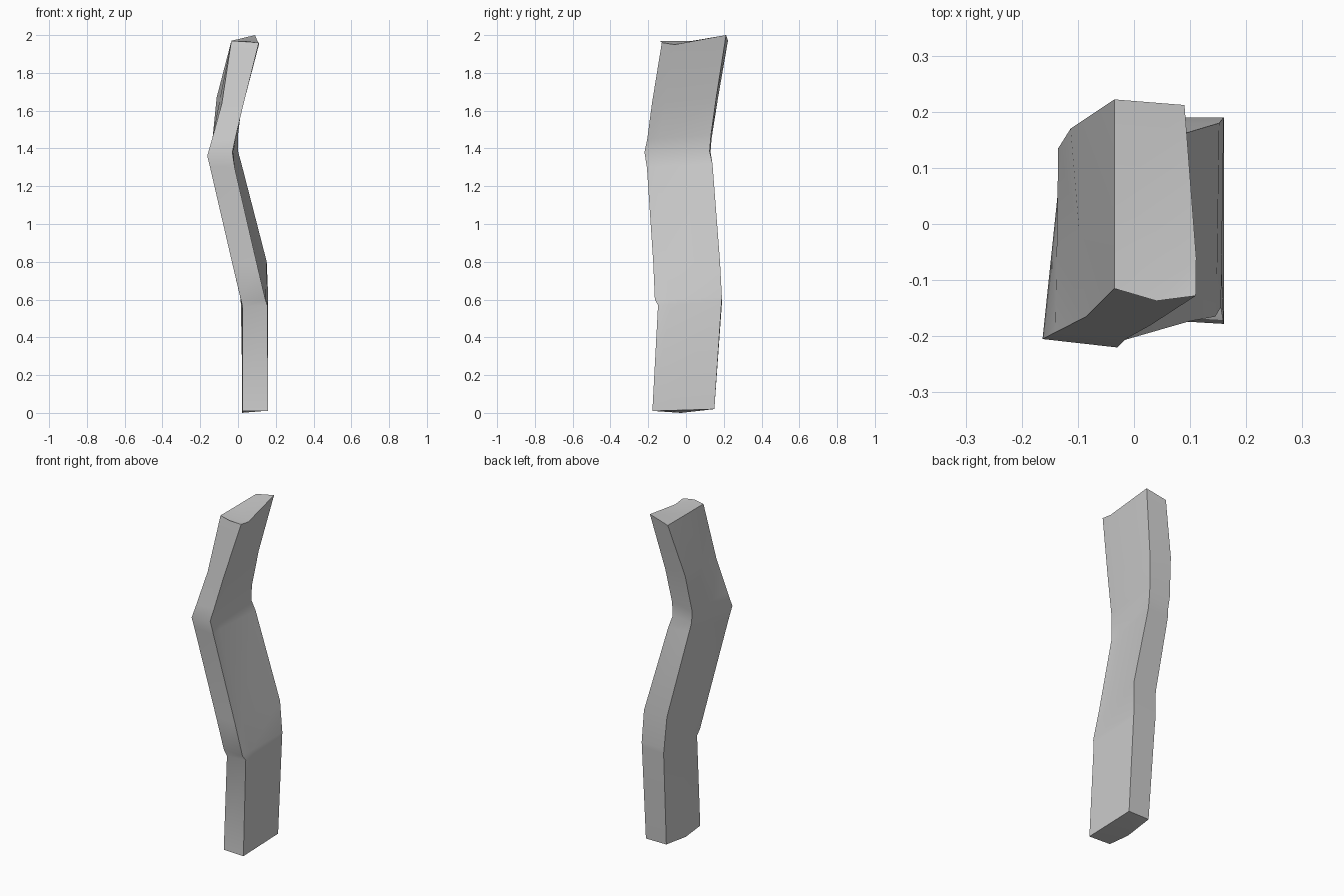
import bpy, bmesh

if "Cube" in bpy.data.objects:
    bpy.data.objects.remove(bpy.data.objects["Cube"])

stone = bpy.data.materials.new("plain grey")
stone.use_nodes = True
stone.diffuse_color = (0.6, 0.6, 0.6, 1)
stone.node_tree.nodes["Principled BSDF"].inputs["Base Color"].default_value = (0.6, 0.6, 0.6, 1)

# Each ring: front corners, back corners (x, y, z), then side bulges
RINGS = [
    # foot
    ((.025, -.17, .01), (.16, -.178, .01), (.16, .15, .02), (.025, .15, .02), 0, .005),
    # lower joint
    ((.025, -.14, .56), (.155, -.148, .57), (.16, .188, .585), (.015, .19, .58), 0, 0),
    ((.015, -.155, .6), (.145, -.165, .6), (.16, .19, .61), (.012, .19, .61), 0, 0),
    # leaning middle
    ((-.03, -.165, .79), (.10, -.173, .79), (.152, .18, .8), (.0, .18, .8), -.01, 0),
    ((-.148, -.2, 1.3), (-.018, -.207, 1.3), (.018, .14, 1.32), (-.118, .14, 1.32), -.01, 0),
    # upper joint
    ((-.163, -.205, 1.36), (-.03, -.22, 1.38), (.0, .125, 1.385), (-.128, .13, 1.38), 0, 0),
    ((-.14, -.193, 1.44), (-.015, -.205, 1.45), (.0, .132, 1.47), (-.135, .135, 1.45), 0, 0),
    # upper block
    ((-.085, -.165, 1.64), (.03, -.18, 1.64), (.025, .16, 1.67), (-.113, .17, 1.67), 0, 0),
    # top
    ((-.035, -.115, 1.97), (.11, -.128, 1.96), (.09, .212, 2.0), (-.035, .222, 1.97), .005, 0),
]


def between(a, b, t, push):
    p = [u + (v - u) * t for u, v in zip(a, b)]
    p[0] += push
    return p


bm = bmesh.new()
loops = []
for fl, fr, br, bl, right, left in RINGS:
    pts = [fl, fr, between(fr, br, .2, right), br, bl, between(fl, bl, .45, -left)]
    loops.append([bm.verts.new(p) for p in pts])

# dip in the folded top, low point under the foot
loops[-1][2].co.z = 1.95
loops[0][5].co.z = 0

for low, high in zip(loops, loops[1:]):
    for i in range(6):
        j = (i + 1) % 6
        bm.faces.new((low[i], low[j], high[j], high[i]))

fl, fr, mr, br, bl, ml = loops[-1]
crown = bm.verts.new((.04, -.137, 1.968))
for f in ((fl, crown, mr, ml), (crown, fr, mr), (ml, mr, br, bl), (fl, fr, crown)):
    bm.faces.new(f)
bm.faces.new(reversed(loops[0]))
bmesh.ops.triangulate(bm, faces=[f for f in bm.faces if len(f.verts) > 4])
bmesh.ops.recalc_face_normals(bm, faces=bm.faces)

mesh = bpy.data.meshes.new("bent_post")
bm.to_mesh(mesh)
bm.free()
mesh.materials.append(stone)
post = bpy.data.objects.new("bent_post", mesh)
bpy.context.collection.objects.link(post)
bpy.context.view_layer.objects.active = post
post.select_set(True)
bpy.ops.object.shade_smooth_by_angle(angle=0.52)
